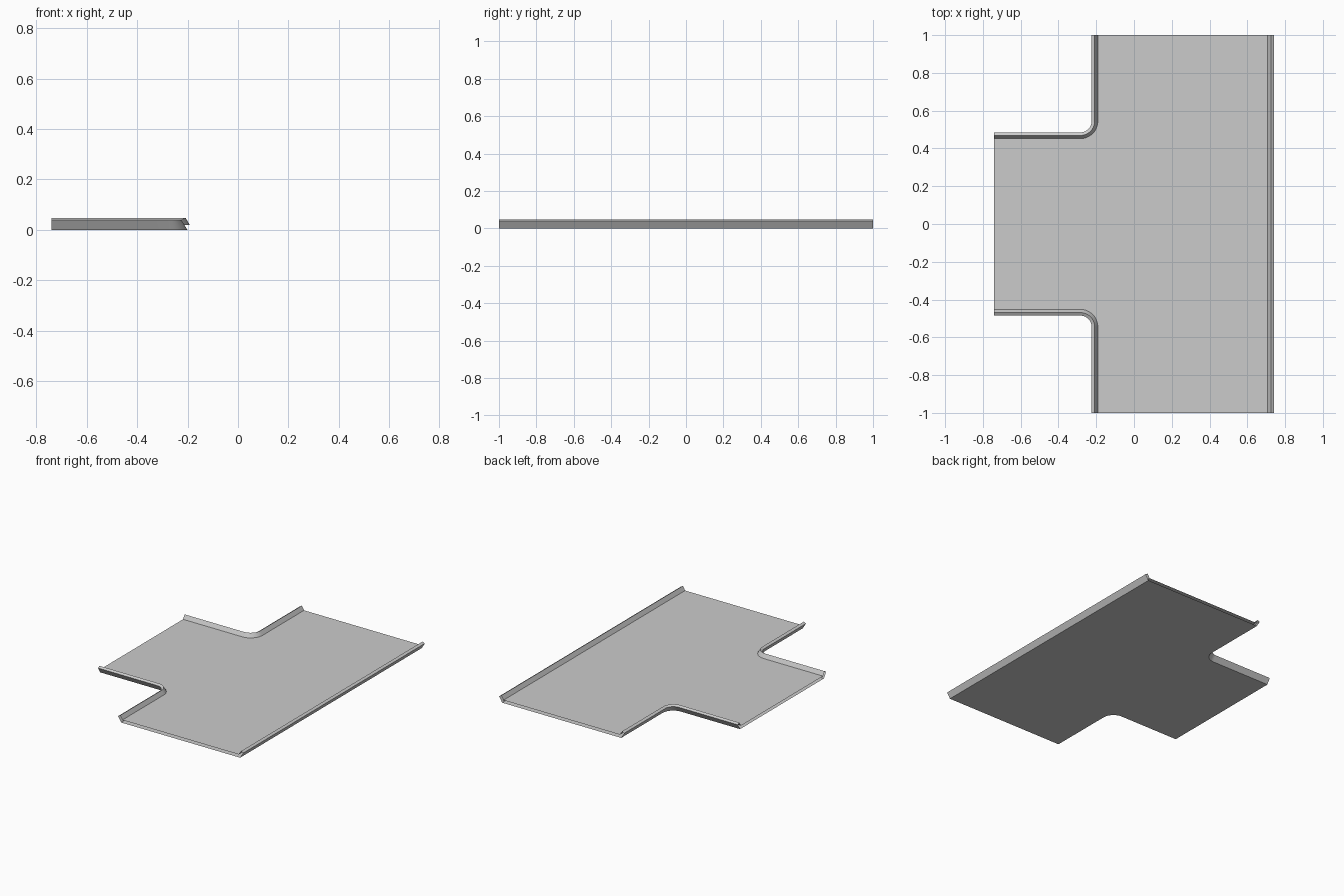
import bpy, bmesh, math

if "Cube" in bpy.data.objects:
    bpy.data.objects.remove(bpy.data.objects["Cube"])

HALF_X, HALF_Y = 0.74, 1.0
RIGHT_FOOT = 0.707                 # inner foot line of the straight curb
CX, CY, R = -0.284, 0.545, 0.093   # corner centre and inner-foot radius
SEG = 10

# Curb cross-section: (distance outward from the inner foot, height)
PROFILE = [(0.0, 0.02), (0.017, 0.048), (0.033, 0.0385), (0.0096, 0.0)]


def right_path(d):
    return [(RIGHT_FOOT + d, -HALF_Y), (RIGHT_FOOT + d, HALF_Y)]


def back_path(d):
    r = R - d
    arc = [(CX + r * math.cos(a), CY - r * math.sin(a))
           for a in (math.pi / 2 * i / SEG for i in range(SEG + 1))]
    return [(CX + r, HALF_Y)] + arc + [(-HALF_X, CY - r)]


def front_path(d):
    return [(x, -y) for x, y in reversed(back_path(d))]


def make_object(name, bm):
    mesh = bpy.data.meshes.new(name)
    bm.to_mesh(mesh)
    bm.free()
    ob = bpy.data.objects.new(name, mesh)
    bpy.context.collection.objects.link(ob)
    return ob


def curb(name, path):
    bm = bmesh.new()
    rows = [[bm.verts.new((x, y, z)) for x, y in path(d)] for d, z in PROFILE]
    for a, b in zip(rows, rows[1:]):
        for i in range(len(a) - 1):
            bm.faces.new((a[i], b[i], b[i + 1], a[i + 1]))
    ob = make_object(name, bm)
    bpy.ops.object.select_all(action='DESELECT')
    ob.select_set(True)
    bpy.context.view_layer.objects.active = ob
    bpy.ops.object.shade_smooth_by_angle(angle=math.radians(30))


def sheet(name, d, z, flip):
    bm = bmesh.new()
    pts = right_path(d) + back_path(d) + front_path(d)
    if flip:
        pts.reverse()
    face = bm.faces.new([bm.verts.new((x, y, z)) for x, y in pts])
    face.normal_update()
    make_object(name, bm)


# Leaning curbs, open at the tile ends
curb("straight_curb", right_path)
curb("back_corner_curb", back_path)
curb("front_corner_curb", front_path)

# T-shaped floor and underside
sheet("floor", *PROFILE[0], False)
sheet("underside", *PROFILE[-1], True)
